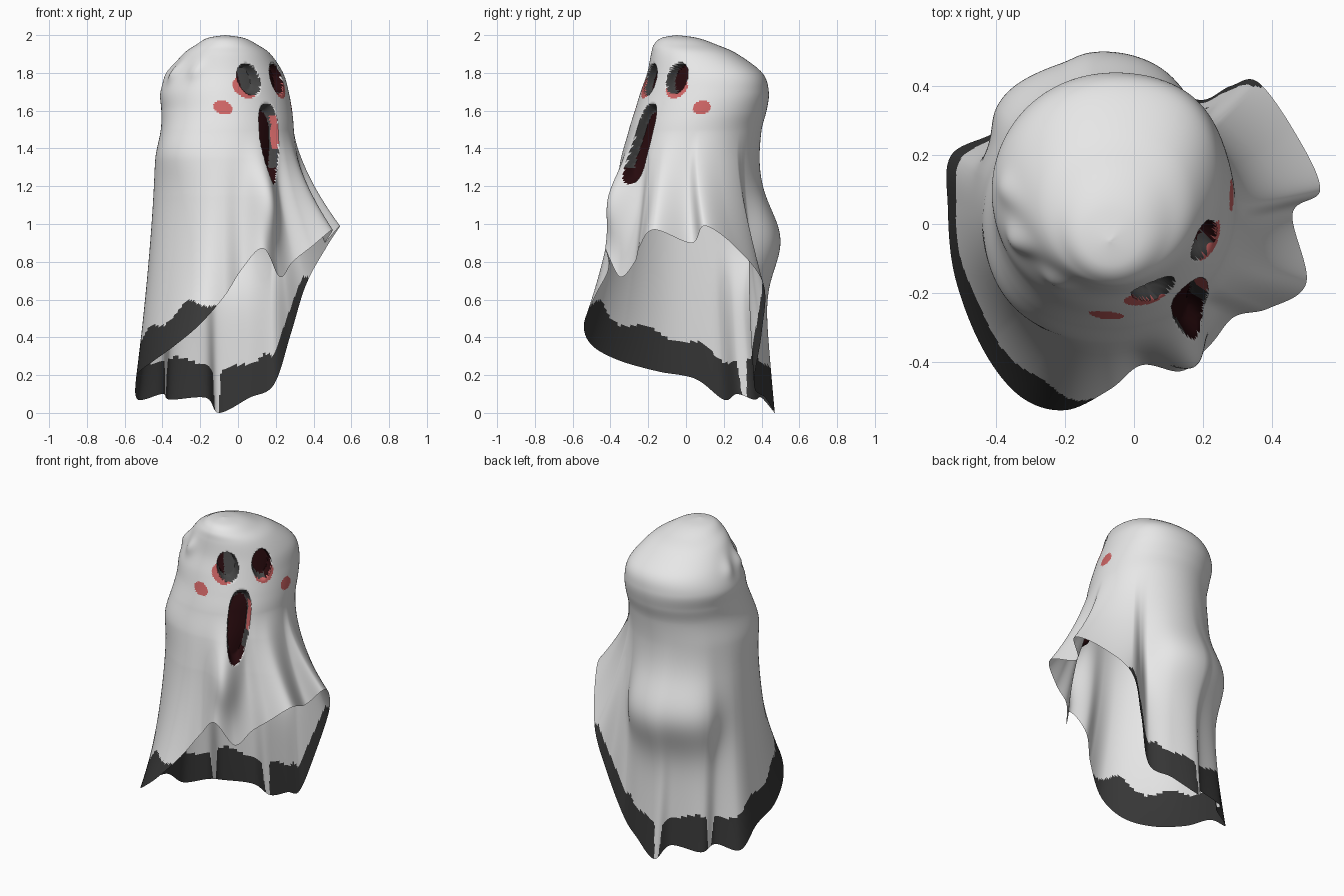
import bpy, bmesh, math

if "Cube" in bpy.data.objects:
    bpy.data.objects.remove(bpy.data.objects["Cube"])

# ---------- flat colours ----------
def colour(name, rgb):
    m = bpy.data.materials.new(name)
    m.diffuse_color = (*rgb, 1)
    m.use_nodes = True
    m.node_tree.nodes["Principled BSDF"].inputs["Base Color"].default_value = m.diffuse_color
    return m

MATS = [colour("sheet_white", (0.80, 0.80, 0.80)),
        colour("hem_charcoal", (0.04, 0.04, 0.04)),
        colour("hollow_grey", (0.06, 0.06, 0.06)),
        colour("hollow_maroon", (0.02, 0.003, 0.004)),
        colour("blush_red", (0.62, 0.13, 0.13))]
WHITE, DARK, GREY, MAROON, RED = range(5)

# ---------- body profile: z, xmin, xmax, ymin, ymax ----------
RINGS = [(2.0, -.07, -.07, -.05, -.05), (1.985, -.16, .03, -.13, .06),
         (1.95, -.22, .10, -.17, .16), (1.9, -.29, .17, -.185, .27),
         (1.8, -.365, .235, -.205, .40), (1.7, -.41, .265, -.24, .435),
         (1.6, -.405, .285, -.27, .425), (1.5, -.405, .295, -.30, .40),
         (1.35, -.43, .30, -.335, .385), (1.15, -.435, .30, -.35, .38)]
DRAPE_FROM = 7      # ring where the loose drape begins

# ---------- the wind-blown hem, counter-clockwise from +x ----------
HEM = [(.54, .10, .99), (.47, .26, .88), (.36, .41, .68), (.28, .40, .42),
       (.19, .36, .15), (.06, .42, .08), (-.10, .47, .0), (-.17, .40, .08),
       (-.36, .36, .07), (-.40, .27, .10), (-.53, .20, .07), (-.54, .05, .18),
       (-.52, -.15, .22), (-.44, -.36, .28), (-.33, -.50, .36), (-.20, -.54, .47),
       (-.07, -.48, .62), (.02, -.41, .76), (.13, -.42, .87), (.22, -.35, .72),
       (.29, -.27, .80), (.39, -.245, .88), (.50, -.17, .97), (.46, .03, .90)]

# cloth bulges: angle, z, angular width, height, push, flatness
BULGES = [(103, .92, 46, .22, .10, 4), (299, 1.12, 9, .20, .085, 2),
          (208, 1.80, 9, .05, .025, 2), (238, 1.81, 9, .05, .02, 2),
          (180, 1.80, 9, .05, .015, 2), (318, 1.2, 6, .2, -.015, 2),
          (45, 1.76, 30, .18, .03, 2), (222, 1.42, 30, .16, .03, 2)]
CX, CY = -.05, .05
SUB, HEAD_STEP, DRAPE = 16, 11, 80


def catmull(a, b, c, d, t):
    return tuple(.5 * (2 * q + (r - p) * t + (2 * p - 5 * q + 4 * r - s) * t * t
                       + (3 * q - p - 3 * r + s) * t ** 3)
                 for p, q, r, s in zip(a, b, c, d))


def ring_between(i, t):
    m = len(RINGS) - 1
    return catmull(RINGS[max(i - 1, 0)], RINGS[i], RINGS[i + 1], RINGS[min(i + 2, m)], t)


def ring_at(z):
    for i in range(DRAPE_FROM, len(RINGS) - 1):
        z0, z1 = RINGS[i][0], RINGS[i + 1][0]
        if z > z1:
            return ring_between(i, min(1, (z0 - z) / (z0 - z1)))
    return RINGS[-1]


def ring_point(r, a):
    z, x0, x1, y0, y1 = r
    return ((x0 + x1) / 2 + (x1 - x0) / 2 * math.cos(a),
            (y0 + y1) / 2 + (y1 - y0) / 2 * math.sin(a), z)


def turn(a, deg):       # signed angle difference in degrees
    return (math.degrees(a) - deg + 180) % 360 - 180


def bulge(p, a):
    push = 0
    for deg, z, wa, wz, amp, flat in BULGES:
        push += amp * math.exp(-abs(turn(a, deg) / wa) ** flat - ((p[2] - z) / wz) ** 2)
    return (p[0] + push * math.cos(a), p[1] + push * math.sin(a), max(p[2], 0))


# ---------- face features, measured across the face (u) and up (z) ----------
def oval(u, z, cu, cz, ru, rz, k=2):
    return (abs((u - cu) / ru) ** k + abs((z - cz) / rz) ** k) ** (1 / k)


def hollows(u, z):      # left eye, right eye, mouth
    mouth_u = -.045 + (z - 1.45) * .14
    mouth_w = .065 + (z - 1.42) * .04
    return (oval(u, z, -.09, 1.765, .06, .085), oval(u, z, .108, 1.77, .06, .083),
            oval(u, z, mouth_u, 1.425, mouth_w, .215, 2.6))


def face_colour(u, z):
    left, right, mouth = hollows(u, z)
    if left < 1:
        return GREY if left > .8 or u > -.105 else MAROON
    if right < 1:
        return GREY if right > .82 and u < .125 else MAROON
    if mouth < 1:
        if mouth > .8 and z > 1.3:
            return RED if u > -.02 and 1.40 < z < 1.57 and mouth > .86 else GREY
        return MAROON
    for s in (-1, 1):
        if oval(u, z, s * .12, 1.725, .06, .06) < 1:
            return RED
        if oval(u, z, s * .25 + .008, 1.617, .033, .038) < 1:
            return RED
    return WHITE


# ---------- columns of the sheet ----------
n = len(HEM)
angles = [math.atan2(y - CY, x - CX) % (2 * math.pi) for x, y, z in HEM]
cols = []
for i in range(n):
    a0, a1 = angles[i], angles[(i + 1) % n]
    step = (a1 - a0 + math.pi) % (2 * math.pi) - math.pi
    for k in range(SUB):
        t = k / SUB
        hem = catmull(HEM[i - 1], HEM[i], HEM[(i + 1) % n], HEM[(i + 2) % n], t)
        cols.append((a0 + step * t, hem))

head_rings = [ring_between(i, k / HEAD_STEP)
              for i in range(DRAPE_FROM) for k in range(HEAD_STEP)]

bm = bmesh.new()
top = bm.verts.new((-.07, -.05, 2.0))
S = math.sqrt(.5)
grid, base = [], []
for a, hem in cols:
    pts = [ring_point(r, a) for r in head_rings[1:]]
    z_top = RINGS[DRAPE_FROM][0]
    power = 1.55 + .7 * math.exp(-(turn(a, 232) / 30) ** 2)
    for k in range(DRAPE + 1):
        t = k / DRAPE
        w = t ** power
        z = z_top + (hem[2] - z_top) * t
        b = ring_point(ring_at(z), a)
        pts.append((b[0] + (hem[0] - b[0]) * w, b[1] + (hem[1] - b[1]) * w, z))
    column, info = [], []
    for p in pts:
        x, y, z = bulge(p, a)
        u, w = (x + y) * S, (x - y) * S
        on_face = w > 0 and z > 1.15
        info.append((u, z, on_face))
        if on_face:     # sink the eyes and mouth
            sink = .06 * min(1, max(0, (1 - min(hollows(u, z))) / .18))
            x, y = x - sink * S, y + sink * S
        column.append(bm.verts.new((x, y, z)))
    grid.append(column)
    base.append(info)

N = len(cols)
for i in range(N):
    j = (i + 1) % N
    bm.faces.new((top, grid[i][0], grid[j][0]))
    a, hem = cols[i]
    deg = math.degrees(a) % 360
    # dark band above the hem, fading at its ends and notched at two folds
    band = (.2 + .025 * math.sin(a * 9)) * min(1, (deg - 37) / 22, (264 - deg) / 18)
    for notch in (98, 142):
        band *= 1 - math.exp(-((deg - notch) / 3) ** 4)
    for k in range(len(grid[i]) - 1):
        f = bm.faces.new((grid[i][k], grid[i][k + 1], grid[j][k + 1], grid[j][k]))
        corners = [base[i][k], base[i][k + 1], base[j][k + 1], base[j][k]]
        u = sum(c[0] for c in corners) / 4
        z = sum(c[1] for c in corners) / 4
        if corners[0][2]:
            f.material_index = face_colour(u, z)
        elif band > .01 and z < hem[2] + band:
            f.material_index = DARK

mesh = bpy.data.meshes.new("draped_sheet")
bm.to_mesh(mesh)
bm.free()
for mat in MATS:
    mesh.materials.append(mat)
sheet = bpy.data.objects.new("draped_sheet", mesh)
bpy.context.collection.objects.link(sheet)
bpy.context.view_layer.objects.active = sheet
sheet.select_set(True)
bpy.ops.object.shade_smooth_by_angle(angle=math.radians(50))
